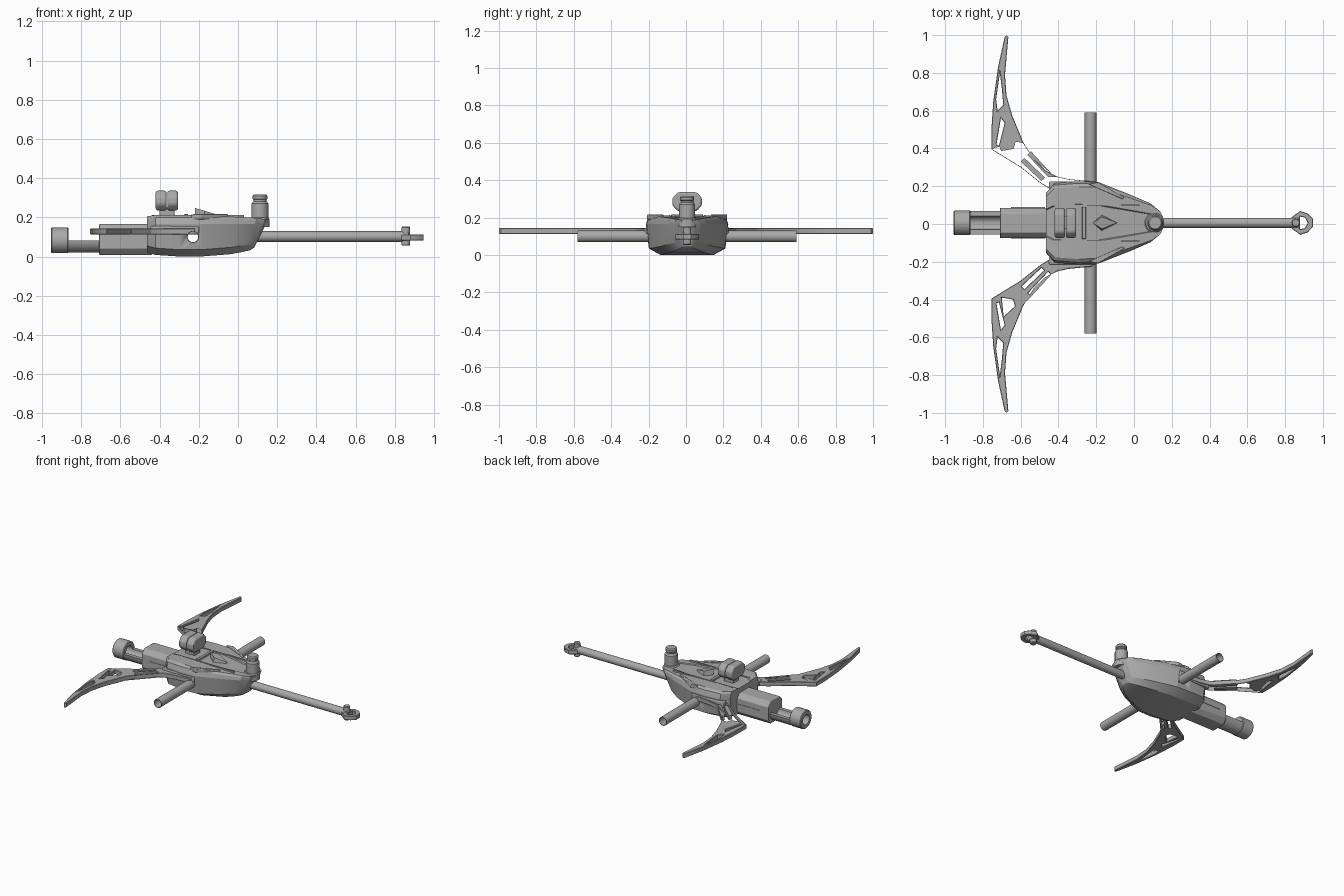
import bpy, bmesh, math
from mathutils import Vector

cube = bpy.data.objects.get("Cube")
if cube:
    bpy.data.objects.remove(cube, do_unlink=True)

grey = bpy.data.materials.new("plain grey")
grey.use_nodes = True
grey.diffuse_color = (0.4, 0.4, 0.4, 1)
grey.node_tree.nodes["Principled BSDF"].inputs["Base Color"].default_value = (0.4, 0.4, 0.4, 1)

MID = 0.006  # centre line of the hull
ROD_X, ROD_Z = -0.23, 0.1
SWAP = {"X": lambda u, v, t: (t, u, v), "Y": lambda u, v, t: (u, t, v), "Z": lambda u, v, t: (u, v, t)}


def finish(name, bm, y=MID, bevel=0, angle=35):
    bmesh.ops.recalc_face_normals(bm, faces=bm.faces[:])
    mesh = bpy.data.meshes.new(name)
    bm.to_mesh(mesh)
    bm.free()
    mesh.materials.append(grey)
    for p in mesh.polygons:
        p.use_smooth = True
    mesh.set_sharp_from_angle(angle=math.radians(angle))
    ob = bpy.data.objects.new(name, mesh)
    ob.location.y = y
    bpy.context.collection.objects.link(ob)
    if bevel:
        mod = ob.modifiers.new("soft edges", "BEVEL")
        mod.width, mod.segments = bevel, 2
        mod.limit_method = "ANGLE"
    return ob


def loft(name, rings, closed=False, caps=True, **kw):
    """Skin a list of equal point rings."""
    bm = bmesh.new()
    rows = [[bm.verts.new(p) for p in ring] for ring in rings]
    pairs = list(zip(rows, rows[1:])) + ([(rows[-1], rows[0])] if closed else [])
    for a, b in pairs:
        for i in range(len(a)):
            j = (i + 1) % len(a)
            bm.faces.new((a[i], a[j], b[j], b[i]))
    if caps and not closed:
        bm.faces.new(rows[0])
        bm.faces.new(rows[-1])
    return finish(name, bm, **kw)


def prism(name, points, axis, start, end, **kw):
    f = SWAP[axis]
    return loft(name, [[f(u, v, t) for u, v in points] for t in (start, end)], **kw)


def box(name, lo, hi, **kw):
    pts = [(lo[0], lo[1]), (hi[0], lo[1]), (hi[0], hi[1]), (lo[0], hi[1])]
    return prism(name, pts, "Z", lo[2], hi[2], **kw)


def circle(u, v, r, n=24):
    return [(u + r * math.cos(math.tau * i / n), v + r * math.sin(math.tau * i / n)) for i in range(n)]


def turned(name, profile, axis, u, v, closed=False, n=24, **kw):
    """Round part from (radius, distance along axis) pairs."""
    f = SWAP[axis]
    return loft(name, [[f(a, b, t) for a, b in circle(u, v, r, n)] for r, t in profile], closed=closed, **kw)


def plate(name, outlines, low, high, y=0):
    """Flat plate; the first outline is the rim, the others are holes."""
    cu = bpy.data.curves.new(name, "CURVE")
    cu.dimensions, cu.fill_mode = "2D", "BOTH"
    cu.extrude = (high - low) / 2 - 0.003
    cu.bevel_depth, cu.bevel_resolution, cu.offset = 0.003, 0, -0.003
    for pts in outlines:
        sp = cu.splines.new("POLY")
        sp.points.add(len(pts) - 1)
        for p, q in zip(sp.points, pts):
            p.co = (*q, 0, 1)
        sp.use_cyclic_u = True
    temp = bpy.data.objects.new(name + " outline", cu)
    bpy.context.collection.objects.link(temp)
    dg = bpy.context.evaluated_depsgraph_get()
    dg.update()
    bm = bmesh.new()
    bm.from_mesh(temp.evaluated_get(dg).to_mesh())
    bpy.data.objects.remove(temp, do_unlink=True)
    bmesh.ops.remove_doubles(bm, verts=bm.verts[:], dist=0.0001)
    bmesh.ops.translate(bm, verts=bm.verts[:], vec=(0, 0, (low + high) / 2))
    return finish(name, bm, y=y)


# Hull: faceted sections that taper to a raked nose
def section(x, w, bottom, top, rake):
    half = [(w * 0.64, bottom), (w * 0.93, bottom + 0.035), (w, 0.165), (w * 0.95, top - 0.012),
            (w * 0.87, top), (w * 0.45, top), (w * 0.42, top - 0.006)]
    pts = half + [(-a, b) for a, b in reversed(half)]
    return [(x - rake * (0.18 - z), a, z) for a, z in pts]


hull = loft("hull", [section(*s) for s in (
    (-0.465, 0.16, 0.02, 0.205, 0), (-0.42, 0.21, 0.008, 0.212, 0), (-0.3, 0.22, 0, 0.212, 0),
    (-0.19, 0.216, 0, 0.21, 0), (-0.02, 0.15, 0.012, 0.203, 0.1), (0.09, 0.104, 0.024, 0.197, 0.4),
    (0.135, 0.068, 0.032, 0.19, 0.5), (0.15, 0.035, 0.045, 0.187, 0.5))], angle=20)

# Crosswise hollow rod running through the hull
cutter = turned("rod_cutter", [(0.028, -0.4), (0.028, 0.4)], "Y", ROD_X, ROD_Z)
cutter.hide_render = True
cut = hull.modifiers.new("rod hole", "BOOLEAN")
cut.object, cut.operation, cut.solver = cutter, "DIFFERENCE", "EXACT"
bpy.context.view_layer.update()
bored = bpy.data.meshes.new_from_object(hull.evaluated_get(bpy.context.evaluated_depsgraph_get()))
hull.modifiers.clear()
hull.data = bored
bpy.data.objects.remove(cutter, do_unlink=True)
turned("cross_rod", [(0.031, -0.585), (0.031, 0.585), (0.027, 0.585), (0.027, -0.585)],
       "Y", ROD_X, ROD_Z, closed=True)

# Hull trim, mirrored on both sides
for side, s in (("left", 1), ("right", -1)):
    box(side + "_deck_rail", (-0.44, s * 0.094 - 0.004, 0.2), (0.03, s * 0.094 + 0.004, 0.213))
    prism(side + "_shoulder_fin", [(-0.24, s * 0.205), (-0.19, s * 0.215), (-0.05, s * 0.135), (-0.06, s * 0.125)],
          "Z", 0.19, 0.216, bevel=0.004)
    box(side + "_side_seam", (-0.65, s * 0.08 - 0.003, 0.09), (-0.47, s * 0.08 + 0.003, 0.097))
    box(side + "_wing_root", (-0.45, s * 0.2 - 0.02, 0.112), (-0.2, s * 0.2 + 0.02, 0.155), bevel=0.006)

# Deck: wedge with raised centre, cross strip, nose collar
diamond = [(-0.22, 0), (-0.17, 0.042), (-0.09, 0), (-0.17, -0.042)]
loft("deck_wedge", [[(x, y, 0.2) for x, y in diamond],
                    [(x, y * 0.75, 0.248 - (x + 0.22) * 0.3) for x, y in diamond]])
box("deck_strip", (-0.275, -0.085, 0.2), (-0.255, 0.085, 0.217), bevel=0.003)
turned("nose_collar", [(0.052, 0.15), (0.052, 0.192), (0.046, 0.2)], "Z", 0.108, 0)
turned("nose_post", [(0.043, 0.18), (0.043, 0.27), (0.034, 0.282), (0.034, 0.29), (0.038, 0.294),
                     (0.038, 0.309), (0.032, 0.317)], "Z", 0.112, 0)

# Sight: pedestal with two eight-sided drums
box("sight_pedestal", (-0.4, -0.033, 0.2), (-0.325, 0.033, 0.25), bevel=0.006)
octagon = [(-0.05, 0.235), (0.05, 0.235), (0.079, 0.265), (0.079, 0.305),
           (0.05, 0.336), (-0.05, 0.336), (-0.079, 0.305), (-0.079, 0.265)]
for name, a, b in (("rear_drum", -0.42, -0.365), ("front_drum", -0.361, -0.306)):
    prism("sight_" + name, octagon, "X", a, b, bevel=0.01)

# Rear block, open trough and end ring
block = [(-0.05, 0.008), (0.05, 0.008), (0.08, 0.04), (0.08, 0.135),
         (0.052, 0.165), (-0.052, 0.165), (-0.08, 0.135), (-0.08, 0.04)]
prism("rear_block", block, "X", -0.71, -0.44, bevel=0.004)
arc = [math.pi * (1 + i / 12) for i in range(13)]
trough = [(r * math.cos(a), 0.083 + r * math.sin(a))
          for r, angles in ((0.062, arc), (0.036, arc[::-1])) for a in angles]
prism("rear_trough", trough, "X", -0.88, -0.7)
turned("rear_ring", [(0.06, -0.955), (0.065, -0.95), (0.065, -0.87), (0.06, -0.865),
                     (0.036, -0.865), (0.036, -0.955)], "X", 0, 0.083, closed=True)

# Long front rod with eyelet
turned("front_rod", [(0.027, 0.08), (0.027, 0.87)], "X", 0, 0.102)
plate("eyelet", [[(0.835, 0.03), (0.88, 0.063), (0.92, 0.05), (0.948, 0.02), (0.948, -0.02),
                  (0.92, -0.05), (0.88, -0.063), (0.835, -0.03)],
                 [(0.88, 0.033), (0.905, 0.028), (0.92, 0), (0.905, -0.028), (0.88, -0.033)]],
      0.082, 0.112, y=MID)
turned("eyelet_pin", [(0.018, 0.055), (0.022, 0.06), (0.022, 0.148), (0.018, 0.153)], "Z", 0.857, 0, n=16)

# Curved wings with cut-out windows
rim = [(-0.685, 0.99), (-0.675, 1), (-0.665, 0.99), (-0.683, 0.79), (-0.675, 0.68), (-0.645, 0.575),
       (-0.585, 0.43), (-0.53, 0.345), (-0.47, 0.285), (-0.41, 0.252), (-0.35, 0.238), (-0.22, 0.225),
       (-0.22, 0.16), (-0.42, 0.17), (-0.5, 0.22), (-0.6, 0.3), (-0.755, 0.395),
       (-0.755, 0.5), (-0.745, 0.65), (-0.72, 0.83)]
windows = [
    [(-0.69, 0.49), (-0.63, 0.435), (-0.64, 0.4), (-0.7, 0.39)],
    [(-0.705, 0.56), (-0.685, 0.535), (-0.715, 0.415), (-0.728, 0.42)],
    [(-0.71, 0.8), (-0.7, 0.72), (-0.692, 0.63), (-0.722, 0.6), (-0.73, 0.66)]]
for k in (0, 0.035):
    windows.append([(-0.595 + k, 0.33 + k), (-0.58 + k, 0.345 + k), (-0.475 + k, 0.245 + k * 0.6),
                    (-0.49 + k, 0.232 + k * 0.6)])
for side, s in (("left", 1), ("right", -1)):
    plate(side + "_wing", [[(x, s * y) for x, y in o] for o in [rim] + windows], 0.112, 0.144)
